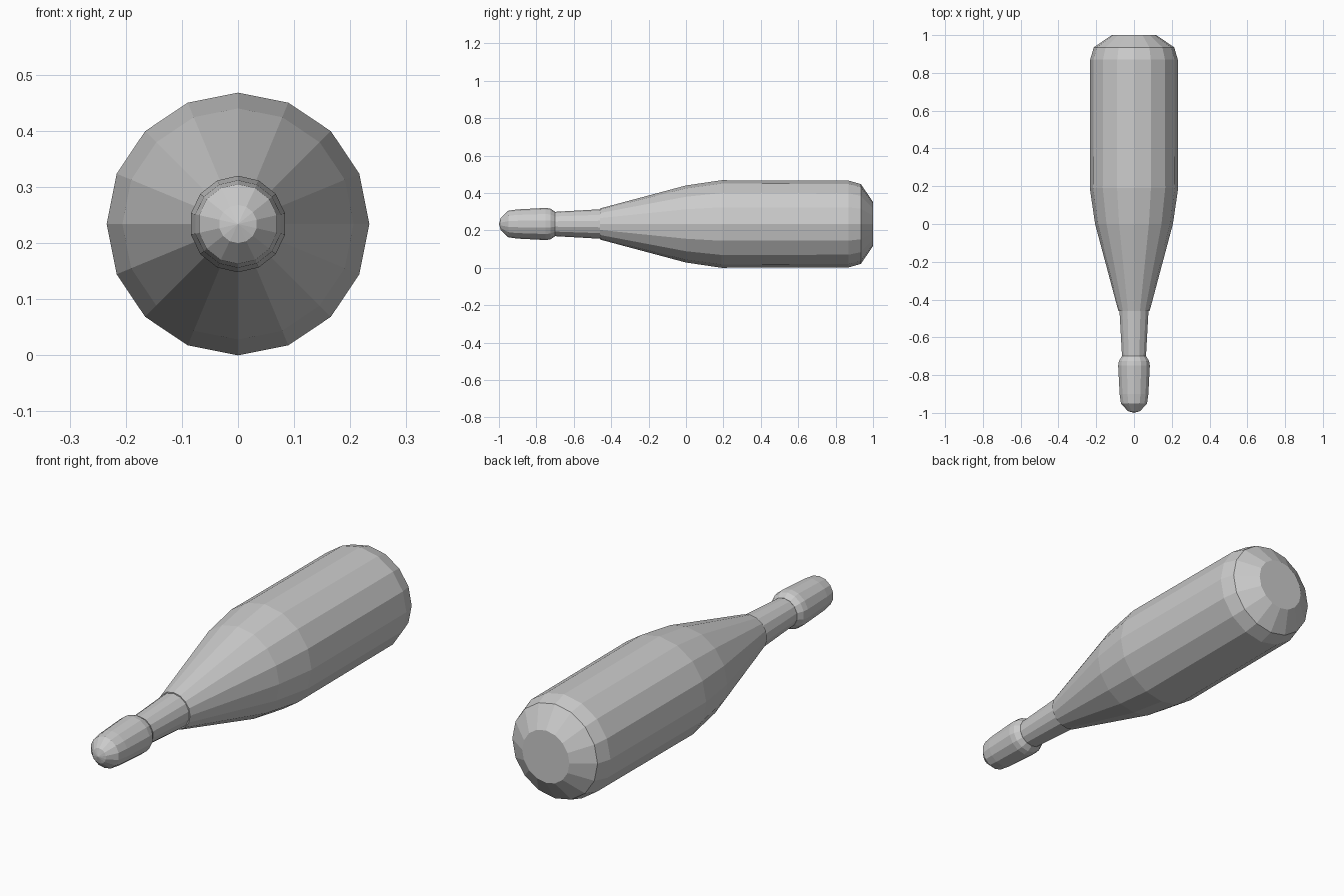
import bpy, bmesh
from math import sin, cos, pi

if "Cube" in bpy.data.objects:
    bpy.data.objects.remove(bpy.data.objects["Cube"])

AXIS_Z = 0.234


def lathe(name, profile, sides):
    """Revolve (y, radius) points about the bottle's lying axis, with closed ends."""
    bm = bmesh.new()
    rings = []
    for y, r in profile:
        if r == 0:
            rings.append([bm.verts.new((0, y, AXIS_Z))] * sides)
        else:
            rings.append([bm.verts.new((r * sin(2 * pi * i / sides), y,
                                        AXIS_Z + r * cos(2 * pi * i / sides)))
                          for i in range(sides)])
    for a, b in zip(rings, rings[1:]):
        for i in range(sides):
            j = (i + 1) % sides
            bm.faces.new(list(dict.fromkeys((a[i], a[j], b[j], b[i]))))
    for ring in (rings[0], rings[-1]):
        if len(set(ring)) > 1:
            bm.faces.new(ring)
    bmesh.ops.recalc_face_normals(bm, faces=bm.faces)
    mesh = bpy.data.meshes.new(name)
    bm.to_mesh(mesh)
    bm.free()
    obj = bpy.data.objects.new(name, mesh)
    bpy.context.collection.objects.link(obj)
    return obj


# Body: tapered shoulder, straight barrel, chamfered flat base
lathe("bottle_body", [(-0.46, 0.083), (0.0, 0.206), (0.19, 0.234),
                      (0.87, 0.232), (0.935, 0.213), (1.0, 0.118)], 16)

# Neck sleeve
lathe("bottle_neck", [(-0.72, 0.064), (-0.455, 0.079)], 14)

# Foil-wrapped top with rounded tip
lathe("foil_cap", [(-1.0, 0.0), (-0.99, 0.034), (-0.95, 0.071), (-0.90, 0.078),
                   (-0.75, 0.086), (-0.725, 0.082), (-0.70, 0.066)], 14)
